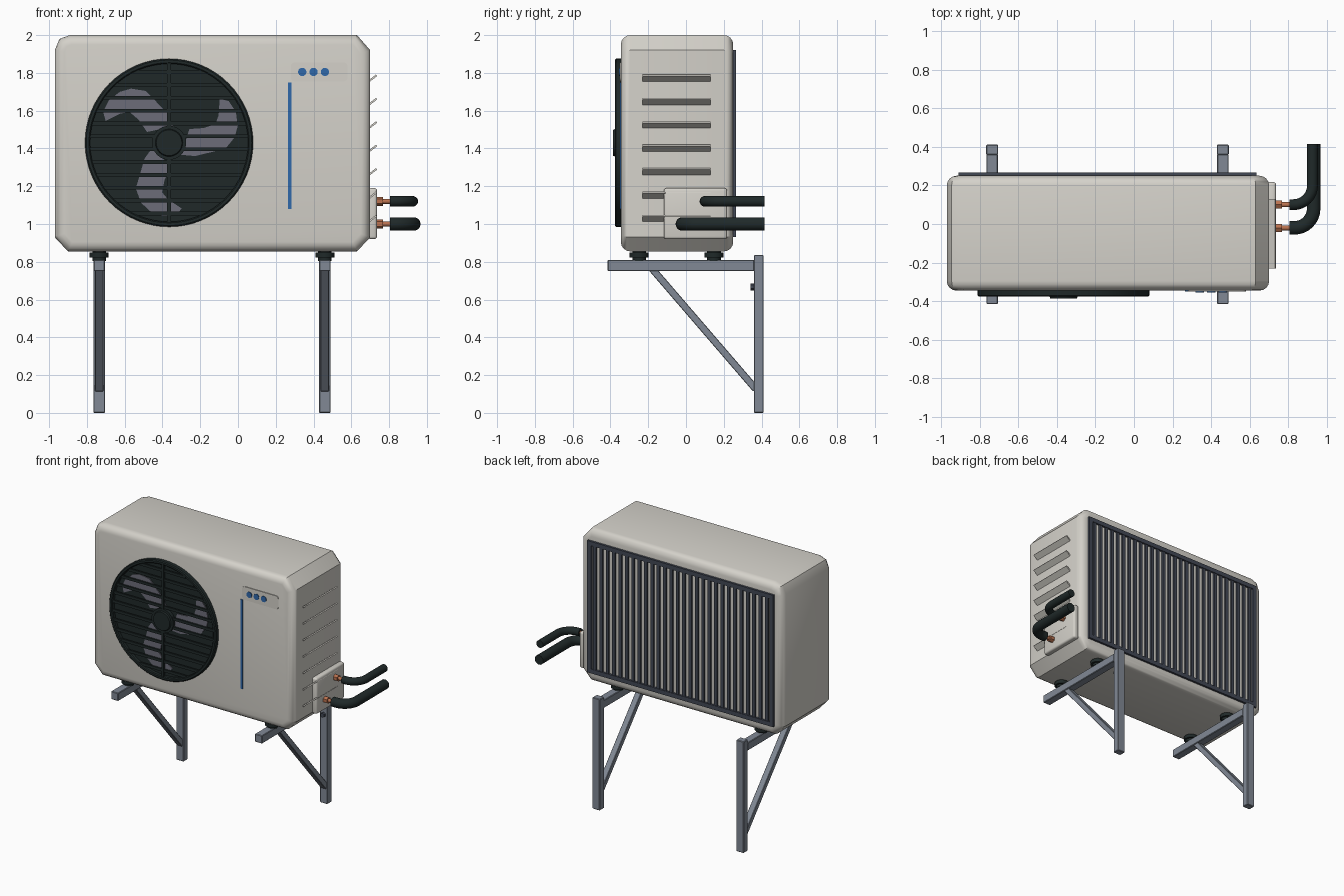
import bpy, bmesh, math
from mathutils import Vector, Matrix

if "Cube" in bpy.data.objects:
    bpy.data.objects.remove(bpy.data.objects["Cube"])


def material(name, r, g, b):
    m = bpy.data.materials.new(name)
    m.use_nodes = True
    m.diffuse_color = (r, g, b, 1)
    m.node_tree.nodes["Principled BSDF"].inputs["Base Color"].default_value = (r, g, b, 1)
    return m


CREAM = material("warm white", 0.66, 0.64, 0.59)
DARK = material("dark rubber", 0.014, 0.022, 0.022)
STEEL = material("bracket steel", 0.22, 0.25, 0.30)
SLATE = material("coil slate", 0.055, 0.065, 0.09)
BLADE = material("fan grey", 0.15, 0.15, 0.19)
BLUE = material("accent blue", 0.03, 0.14, 0.40)
COPPER = material("copper", 0.50, 0.17, 0.08)


def finish(bm, name, mat, smooth=True):
    bmesh.ops.recalc_face_normals(bm, faces=bm.faces)
    mesh = bpy.data.meshes.new(name)
    bm.to_mesh(mesh)
    bm.free()
    mesh.materials.append(mat)
    ob = bpy.data.objects.new(name, mesh)
    bpy.context.collection.objects.link(ob)
    if smooth:
        bpy.ops.object.select_all(action="DESELECT")
        ob.select_set(True)
        bpy.context.view_layer.objects.active = ob
        bpy.ops.object.shade_smooth_by_angle(angle=math.radians(35))
    return ob


def add_box(bm, center, size, rot=None):
    mat = Matrix.Translation(center) @ (rot or Matrix()) @ Matrix.Diagonal((*size, 1))
    return bmesh.ops.create_cube(bm, size=1, matrix=mat)["verts"]


def box(name, center, size, mat, bevel=0.0, rot=None, segments=1):
    bm = bmesh.new()
    add_box(bm, center, size, rot)
    if bevel:
        bmesh.ops.bevel(bm, geom=bm.edges[:], offset=bevel, segments=segments,
                        profile=0.5, affect="EDGES")
    return finish(bm, name, mat)


def cylinder(name, start, end, radius, mat, sides=32, radius2=None):
    a, b = Vector(start), Vector(end)
    rot = (b - a).to_track_quat("Z", "Y").to_matrix().to_4x4()
    bm = bmesh.new()
    bmesh.ops.create_cone(bm, cap_ends=True, segments=sides, radius1=radius,
                          radius2=radius2 or radius, depth=(b - a).length,
                          matrix=Matrix.Translation((a + b) / 2) @ rot)
    return finish(bm, name, mat)


def prism(bm, points, y0, y1):
    """Extrude an x-z outline from y0 to y1."""
    face = bm.faces.new([bm.verts.new((x, y0, z)) for x, z in points])
    ext = bmesh.ops.extrude_face_region(bm, geom=[face])["geom"]
    for v in ext:
        if isinstance(v, bmesh.types.BMVert):
            v.co.y = y1


# Cabinet: clipped corner outline with rounded front and back rims
outline = [(-0.97, 0.93), (-0.90, 0.855), (0.63, 0.855), (0.70, 0.93), (0.70, 1.92),
           (0.63, 2.0), (-0.89, 2.0), (-0.945, 1.98), (-0.97, 1.92)]
bm = bmesh.new()
prism(bm, outline, -0.345, 0.25)
rims = [e for e in bm.edges if abs(e.verts[0].co.y - e.verts[1].co.y) < 0.001]
bmesh.ops.bevel(bm, geom=rims, offset=0.05, segments=4, profile=0.5, affect="EDGES")
finish(bm, "cabinet", CREAM)

# Fan opening, blades and guard
CX, CZ = -0.365, 1.43
cylinder("fan_opening", (CX, -0.34, CZ), (CX, -0.348, CZ), 0.425, DARK, 64)
blade = [(0.09, -45), (0.155, -27), (0.30, -6), (0.35, 5), (0.375, 14), (0.39, 25),
         (0.385, 35), (0.355, 41), (0.30, 29), (0.265, 22), (0.20, 23), (0.13, 34)]
bm = bmesh.new()
for k in range(3):
    pts = [(CX + r * math.cos(math.radians(a + 120 * k)),
            CZ + r * math.sin(math.radians(a + 120 * k))) for r, a in blade]
    prism(bm, pts, -0.347, -0.355)
finish(bm, "fan_blades", BLADE)

bm = bmesh.new()
rings = []
for r, y in [(0.445, -0.345), (0.445, -0.37), (0.438, -0.376), (0.424, -0.376),
             (0.418, -0.37), (0.418, -0.345)]:
    rings.append([bm.verts.new((CX + r * math.cos(t), y, CZ + r * math.sin(t)))
                  for t in [i * math.tau / 64 for i in range(64)]])
for a, b in zip(rings, rings[1:] + rings[:1]):
    for i in range(64):
        j = (i + 1) % 64
        bm.faces.new((a[i], a[j], b[j], b[i]))
finish(bm, "guard_ring", DARK)

bm = bmesh.new()
for i in range(12):
    dz = (i - 5.5) * 0.068
    add_box(bm, (CX, -0.365, CZ + dz), (2 * math.sqrt(0.43 ** 2 - dz ** 2), 0.012, 0.02))
add_box(bm, (CX, -0.368, CZ), (0.02, 0.014, 0.85))
finish(bm, "guard_slats", DARK, smooth=False)
cylinder("guard_boss", (CX, -0.35, CZ), (CX, -0.376, CZ), 0.09, DARK)
cylinder("guard_cap", (CX, -0.37, CZ), (CX, -0.387, CZ), 0.075, DARK, radius2=0.068)

# Front trim and control panel
box("accent_stripe", (0.273, -0.346, 1.415), (0.018, 0.008, 0.67), BLUE)
bm = bmesh.new()
verts = add_box(bm, (0.43, -0.346, 1.805), (0.30, 0.009, 0.10))
corners = [e for e in bm.edges if abs(e.verts[0].co.y - e.verts[1].co.y) > 0.001]
bmesh.ops.bevel(bm, geom=corners, offset=0.02, segments=4, profile=0.5, affect="EDGES")
finish(bm, "control_panel", CREAM)
for i in range(3):
    x = 0.34 + 0.06 * i
    cylinder("button", (x, -0.348, 1.805), (x, -0.355, 1.805), 0.022, BLUE, 24)

# Side louvres, tilted up and outward
bm = bmesh.new()
for i in range(7):
    add_box(bm, (0.714, -0.05, 1.772 - 0.1238 * i), (0.05, 0.36, 0.01),
            Matrix.Rotation(math.radians(-38), 4, "Y"))
finish(bm, "side_louvres", CREAM, smooth=False)

# Service cover with copper stubs and insulated hoses
box("valve_cover", (0.713, 0.05, 1.055), (0.046, 0.335, 0.27), CREAM, 0.014, segments=3)


def hose(name, y, z, x_end, radius):
    bend = 0.10
    path = [Vector((0.805, y, z))]
    for i in range(9):
        t = math.pi / 2 * i / 8
        path.append(Vector((x_end - bend + bend * math.sin(t), y + bend - bend * math.cos(t), z)))
    path.append(Vector((x_end, 0.415, z)))
    bm = bmesh.new()
    loops = []
    for i, p in enumerate(path):
        d = (path[min(i + 1, len(path) - 1)] - path[max(i - 1, 0)]).normalized()
        side = Vector((d.y, -d.x, 0))
        loops.append([bm.verts.new(p + radius * (side * math.cos(a) + Vector((0, 0, 1)) * math.sin(a)))
                      for a in [k * math.tau / 20 for k in range(20)]])
    for a, b in zip(loops, loops[1:]):
        for k in range(20):
            j = (k + 1) % 20
            bm.faces.new((a[k], a[j], b[j], b[k]))
    bm.faces.new(loops[0])
    bm.faces.new(loops[-1])
    finish(bm, name, DARK)
    cylinder(name + "_copper", (0.72, y, z), (0.82, y, z), 0.013, COPPER, 20)
    cylinder(name + "_nut", (0.735, y, z), (0.768, y, z), 0.024, COPPER, 6)


hose("lower_hose", -0.02, 1.0, 0.931, 0.035)
hose("upper_hose", 0.10, 1.12, 0.925, 0.028)

# Rear coil guard: frame and vertical bars
X0, X1, Z0, Z1 = -0.91, 0.635, 0.93, 1.92
W = 0.032
XM, ZM = (X0 + X1) / 2, (Z0 + Z1) / 2
bm = bmesh.new()
for z in (Z0 + W / 2, Z1 - W / 2):
    add_box(bm, (XM, 0.254, z), (X1 - X0, 0.024, W))
for x in (X0 + W / 2, X1 - W / 2):
    add_box(bm, (x, 0.254, ZM), (W, 0.024, Z1 - Z0 - 2 * W))
finish(bm, "coil_frame", SLATE, smooth=False)
bm = bmesh.new()
for i in range(28):
    x = X0 + W + (X1 - X0 - 2 * W) * (i + 0.5) / 28
    add_box(bm, (x, 0.253, ZM), (0.024, 0.018, Z1 - Z0 - W))
finish(bm, "coil_bars", SLATE, smooth=False)

# Wall brackets with rubber feet
for side, x in (("right", -0.735), ("left", 0.46)):
    box(side + "_arm", (x, -0.027, 0.78), (0.06, 0.776, 0.06), STEEL, 0.004)
    box(side + "_post", (x, 0.385, 0.418), (0.062, 0.052, 0.836), STEEL, 0.004)
    top, low = Vector((x, -0.19, 0.775)), Vector((x, 0.37, 0.125))
    d = low - top
    box(side + "_brace", (top + low) / 2, (0.046, d.length, 0.038), STEEL, 0.003,
        Matrix.Rotation(math.atan2(d.z, d.y), 4, "X"))
    cylinder(side + "_bolt", (x, 0.342, 0.667), (x, 0.37, 0.667), 0.018, SLATE, 6)
    for y in (-0.248, 0.148):
        cylinder(side + "_foot", (x, y, 0.822), (x, y, 0.848), 0.05, DARK)
        cylinder(side + "_foot_stem", (x, y, 0.805), (x, y, 0.87), 0.036, DARK)
